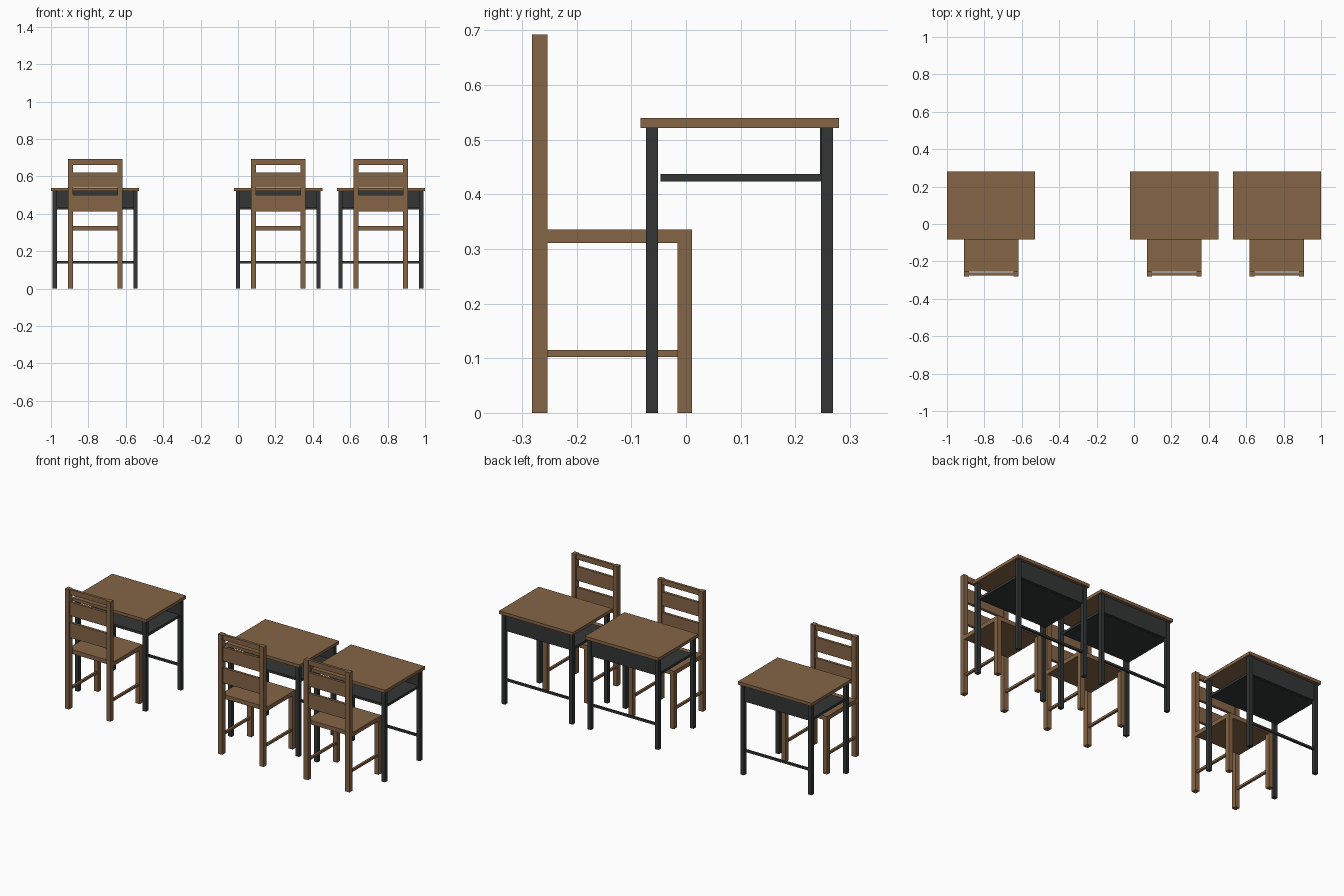
import bpy
import bmesh
from mathutils import Vector

if "Cube" in bpy.data.objects:
    bpy.data.objects.remove(bpy.data.objects["Cube"])


def make_material(name, rgb):
    mat = bpy.data.materials.new(name)
    mat.use_nodes = True
    mat.diffuse_color = (*rgb, 1)
    mat.node_tree.nodes["Principled BSDF"].inputs["Base Color"].default_value = (*rgb, 1)
    mat.roughness = 0.8
    return mat


wood = make_material("brown wood", (0.235, 0.13, 0.061))
metal = make_material("dark metal", (0.034, 0.036, 0.036))


def box(name, mat, centre_x, xs, ys, zs):
    """Box spanning the given ranges, with xs measured from centre_x."""
    lo = Vector((xs[0], ys[0], zs[0]))
    hi = Vector((xs[1], ys[1], zs[1]))
    mid, size = (lo + hi) / 2, hi - lo
    bm = bmesh.new()
    bmesh.ops.create_cube(bm, size=1)
    bmesh.ops.scale(bm, vec=size, verts=bm.verts)
    mesh = bpy.data.meshes.new(name)
    bm.to_mesh(mesh)
    bm.free()
    mesh.materials.append(mat)
    obj = bpy.data.objects.new(name, mesh)
    obj.location = mid + Vector((centre_x, 0, 0))
    bpy.context.collection.objects.link(obj)


def pair(name, mat, cx, inner, outer, ys, zs):
    """Matching boxes on the left (+x) and right (-x)."""
    box(name + "_left", mat, cx, (inner, outer), ys, zs)
    box(name + "_right", mat, cx, (-outer, -inner), ys, zs)


def desk(cx):
    box("desk_top", wood, cx, (-0.236, 0.236), (-0.083, 0.28), (0.521, 0.539))
    pair("desk_front_leg", metal, cx, 0.205, 0.227, (-0.073, -0.051), (0, 0.521))
    pair("desk_back_leg", metal, cx, 0.205, 0.227, (0.247, 0.269), (0, 0.521))
    # Book shelf, back panel and foot rail
    box("desk_shelf", metal, cx, (-0.22, 0.22), (-0.047, 0.246), (0.423, 0.437))
    box("desk_back_panel", metal, cx, (-0.22, 0.22), (0.245, 0.262), (0.424, 0.521))
    box("desk_foot_rail", metal, cx, (-0.205, 0.205), (0.252, 0.264), (0.135, 0.147))


def chair(cx):
    pair("chair_back_leg", wood, cx, 0.119, 0.146, (-0.282, -0.253), (0, 0.692))
    pair("chair_front_leg", wood, cx, 0.119, 0.146, (-0.016, 0.011), (0, 0.311))
    box("chair_seat", wood, cx, (-0.146, 0.146), (-0.253, 0.011), (0.311, 0.335))
    pair("chair_stretcher", wood, cx, 0.126, 0.139, (-0.253, -0.016), (0.102, 0.115))
    # Three slats between the back posts
    for part, zs in (("top", (0.662, 0.692)), ("middle", (0.54, 0.62)), ("lower", (0.413, 0.5))):
        box("chair_" + part + "_slat", wood, cx, (-0.119, 0.119), (-0.275, -0.26), zs)


# Three identical sets in a row
for x in (-0.764, 0.215, 0.764):
    desk(x)
    chair(x)
